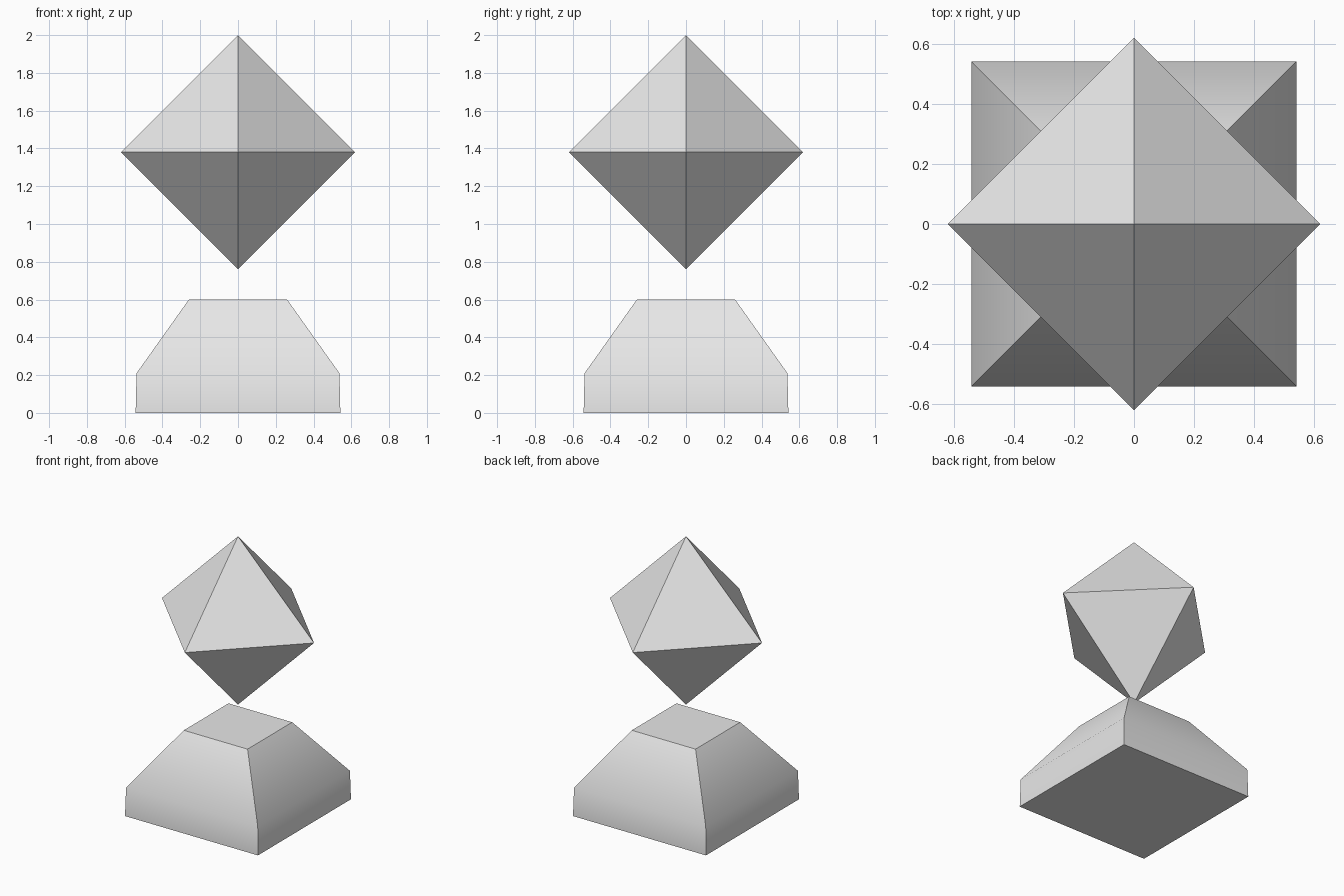
import bpy
import bmesh
import math

cube = bpy.data.objects.get("Cube")
if cube:
    bpy.data.objects.remove(cube, do_unlink=True)

# One plain grey for both parts
grey = bpy.data.materials.new("light grey")
grey.use_nodes = True
colour = (0.8, 0.8, 0.8, 1)
grey.diffuse_color = colour
grey.node_tree.nodes["Principled BSDF"].inputs["Base Color"].default_value = colour


def lathe_square(name, profile, start_angle):
    """Stack four-sided rings of (corner radius, height); radius 0 is a tip."""
    bm = bmesh.new()
    rings = []
    for radius, z in profile:
        count = 4 if radius else 1
        angles = [start_angle + i * math.pi / 2 for i in range(count)]
        rings.append([bm.verts.new((radius * math.cos(a), radius * math.sin(a), z))
                      for a in angles])
    for low, high in zip(rings, rings[1:]):
        for i in range(4):
            j = (i + 1) % 4
            corners = [low[i % len(low)], low[j % len(low)],
                       high[j % len(high)], high[i % len(high)]]
            bm.faces.new(list(dict.fromkeys(corners)))
    for ring in (rings[0], rings[-1]):
        if len(ring) == 4:
            bm.faces.new(ring)
    bmesh.ops.recalc_face_normals(bm, faces=bm.faces)
    mesh = bpy.data.meshes.new(name)
    bm.to_mesh(mesh)
    bm.free()
    mesh.materials.append(grey)
    obj = bpy.data.objects.new(name, mesh)
    bpy.context.collection.objects.link(obj)
    return obj


# Square pedestal: nearly upright foot, then a steep slope to a flat top
diagonal = math.sqrt(2)
pedestal = lathe_square(
    "pedestal",
    [(0.542 * diagonal, 0), (0.537 * diagonal, 0.21), (0.26 * diagonal, 0.6)],
    math.pi / 4)

# Soft bend between foot and slope, crisp corners elsewhere
bpy.ops.object.select_all(action="DESELECT")
pedestal.select_set(True)
bpy.context.view_layer.objects.active = pedestal
bpy.ops.object.shade_smooth_by_angle(angle=math.radians(45))

# Floating octahedron with points along the axes
lathe_square("floating_crystal", [(0, 0.76), (0.62, 1.38), (0, 2)], 0)
